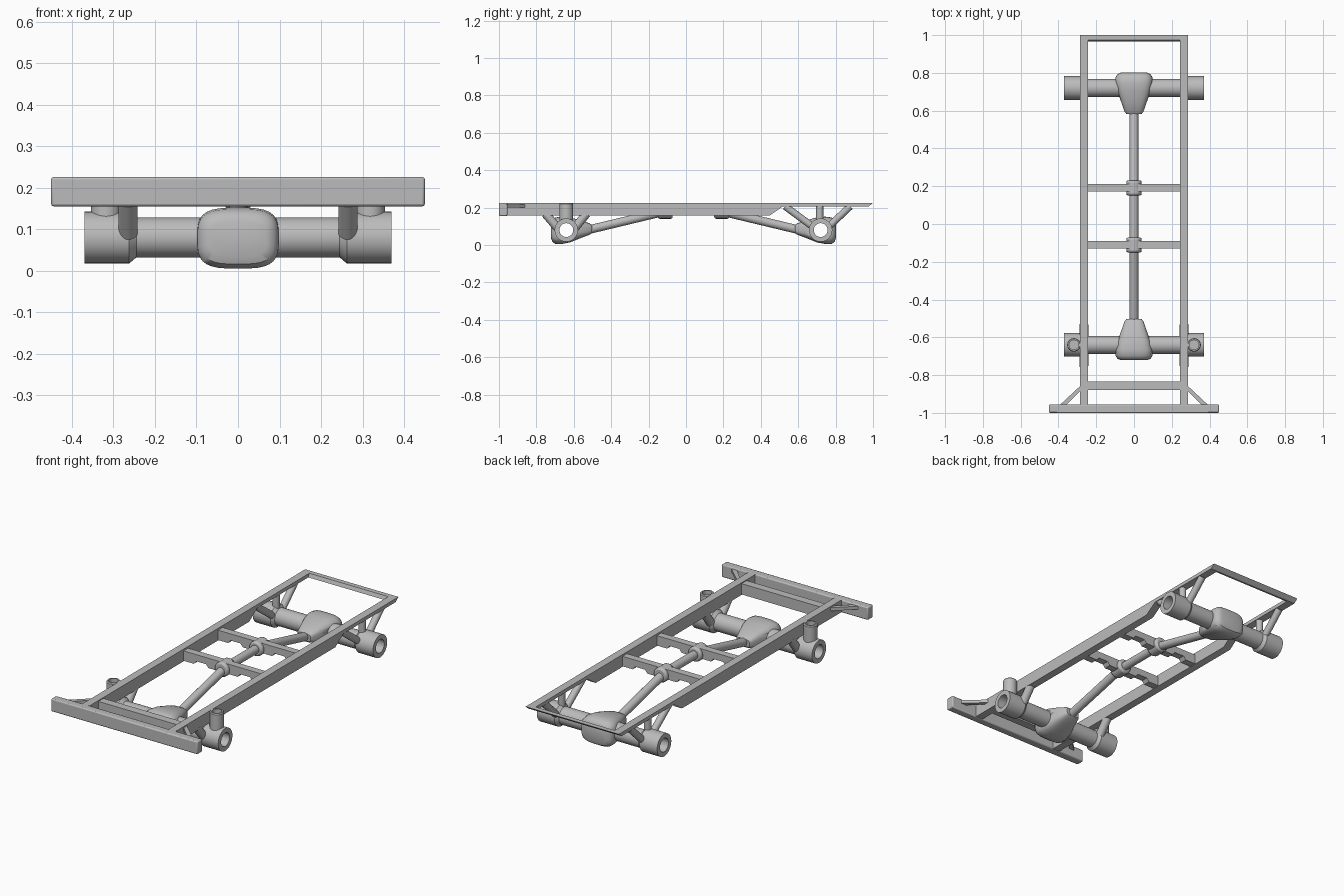
import bpy, bmesh, math
from mathutils import Vector

cube = bpy.data.objects.get("Cube")
if cube:
    bpy.data.objects.remove(cube)

GREY = (0.5, 0.5, 0.5, 1)
steel = bpy.data.materials.new("grey steel")
steel.use_nodes = True
steel.diffuse_color = GREY
steel.node_tree.nodes["Principled BSDF"].inputs["Base Color"].default_value = GREY

MID = 0.04          # the drivetrain is symmetric about this y
AXLE_Y, AXLE_Z = -0.64, 0.08
RAIL_IN, RAIL_OUT = 0.243, 0.287


def finish(name, bm, bevel=0):
    bmesh.ops.recalc_face_normals(bm, faces=bm.faces)
    mesh = bpy.data.meshes.new(name)
    bm.to_mesh(mesh)
    bm.free()
    mesh.materials.append(steel)
    ob = bpy.data.objects.new(name, mesh)
    bpy.context.collection.objects.link(ob)
    bpy.ops.object.select_all(action='DESELECT')
    ob.select_set(True)
    bpy.context.view_layer.objects.active = ob
    if bevel:
        mod = ob.modifiers.new("bevel", 'BEVEL')
        mod.width = bevel
        mod.segments = 2
        mod.limit_method = 'ANGLE'
    bpy.ops.object.shade_smooth_by_angle(angle=math.radians(35))
    return ob


def loft(bm, rings, closed=False):
    """Skin a list of equally sized rings; cap the ends unless closed."""
    vs = [[bm.verts.new(p) for p in ring] for ring in rings]
    n = len(vs[0])
    pairs = list(zip(vs, vs[1:])) + ([(vs[-1], vs[0])] if closed else [])
    for a, b in pairs:
        for i in range(n):
            bm.faces.new((a[i], a[(i + 1) % n], b[(i + 1) % n], b[i]))
    if not closed:
        bm.faces.new(vs[0])
        bm.faces.new(vs[-1])


def prism(name, pts, axis, lo, hi, bevel=0):
    """Extrude a flat outline along an axis (0=x, 1=y, 2=z)."""
    def at(p, c):
        q = list(p)
        q.insert(axis, c)
        return q
    bm = bmesh.new()
    loft(bm, [[at(p, c) for p in pts] for c in (lo, hi)])
    return finish(name, bm, bevel)


def box(name, x, y, z, bevel=0):
    return prism(name, [(x[0], y[0]), (x[1], y[0]), (x[1], y[1]), (x[0], y[1])],
                 2, z[0], z[1], bevel)


def lathe(name, profile, origin, direction, segs=24, closed=False, bevel=0):
    """Turn (distance, radius) pairs about a line."""
    rot = Vector(direction).to_track_quat('Z', 'Y')
    turn = [i * math.tau / segs for i in range(segs)]
    bm = bmesh.new()
    loft(bm, [[Vector(origin) + rot @ Vector((r * math.cos(t), r * math.sin(t), d))
               for t in turn] for d, r in profile], closed)
    return finish(name, bm, bevel)


def rod(name, p, q, r, segs=20, bevel=0):
    d = Vector(q) - Vector(p)
    return lathe(name, [(0, r), (d.length, r)], p, d, segs, False, bevel)


# Frame rails and everything paired left and right
rail = [(-0.96, 0.157), (0.446, 0.157), (0.516, 0.205), (0.975, 0.205),
        (1.0, 0.225), (-0.96, 0.225)]
for side, s in (("left", 1), ("right", -1)):
    prism(side + "_rail", rail, 0, s * RAIL_IN, s * RAIL_OUT)
    prism(side + "_bumper_brace",
          [(s * 0.28, -0.853), (s * 0.28, -0.88), (s * 0.365, -0.965), (s * 0.4, -0.965)],
          2, 0.2, 0.218)
    # Front axle struts and spring cup
    x = s * 0.265
    for part, y in (("fore", -0.752), ("aft", -0.532)):
        foot = (x, AXLE_Y + math.copysign(0.045, y - AXLE_Y), 0.09)
        rod(f"{side}_front_{part}_strut", foot, (x, y, 0.168), 0.023)
    lathe(side + "_spring_cup",
          [(0, 0.036), (0.095, 0.036), (0.1, 0.032), (0.1, 0.025), (0.06, 0.025)],
          (s * 0.318, AXLE_Y, 0.125), (0, 0, 1))
    # Rear axle struts
    back = 2 * MID - AXLE_Y
    for part, y, y0, z0 in (("fore", 0.53, back - 0.045, 0.1),
                            ("middle", back - 0.005, back - 0.005, 0.13),
                            ("aft", 0.878, back + 0.045, 0.1)):
        rod(f"{side}_rear_{part}_strut", (x, y0, z0), (x, y, 0.207), 0.019)

# Cross members and bumper
box("bumper", (-0.45, 0.45), (-1.0, -0.955), (0.155, 0.226), 0.006)
box("front_cross_member", (-0.25, 0.25), (-0.88, -0.835), (0.16, 0.22))
prism("rear_cross_member", [(0.975, 0.205), (1.0, 0.225), (0.973, 0.225), (0.965, 0.205)],
      0, -0.25, 0.25)

# Notched centre bars, with the bottom edge stepped around the shaft
half = [(0.25, 0.16), (0.18, 0.16), (0.165, 0.178), (0.105, 0.178), (0.09, 0.16), (0.03, 0.16)]
outline = half + [(-x, z) for x, z in reversed(half)] + [(-0.25, 0.215), (0.25, 0.215)]


def axle_assembly(label, f):
    """Axle, housing, shaft half and centre bar; f mirrors y for the rear."""
    yc = f(AXLE_Y)
    # Hollow axle with wide hubs
    side = [(0.245, 0.048), (0.262, 0.0625), (0.37, 0.0625), (0.37, 0.037)]
    profile = side + [(-d, r) for d, r in reversed(side)]
    lathe(label + "_axle", profile, (0, yc, AXLE_Z), (1, 0, 0), 32, True)

    # Differential housing: rounded sections (y, half width, bottom, top)
    sections = [(-0.721, 0.07, 0.035, 0.118), (-0.714, 0.087, 0.016, 0.136),
                (-0.697, 0.098, 0.005, 0.148), (-0.665, 0.099, 0.005, 0.152),
                (-0.62, 0.088, 0.014, 0.148), (-0.56, 0.066, 0.038, 0.132),
                (-0.515, 0.05, 0.055, 0.116), (-0.502, 0.04, 0.064, 0.107)]
    rings = []
    for y, w, lo, hi in sections:
        ring = []
        for i in range(32):
            t = (i + 0.5) * math.tau / 32
            c, n = math.cos(t), math.sin(t)
            ring.append((w * math.copysign(abs(c) ** 0.6, c), f(y),
                         (lo + hi) / 2 + (hi - lo) / 2 * math.copysign(abs(n) ** 0.6, n)))
        rings.append(ring)
    bm = bmesh.new()
    loft(bm, rings)
    housing = finish(label + "_differential", bm)

    # Bore the housing so that the axle stays open from end to end
    cutter = rod("bore_cutter", (-0.2, yc, AXLE_Z), (0.2, yc, AXLE_Z), 0.042)
    cutter.hide_render = True
    mod = housing.modifiers.new("bore", 'BOOLEAN')
    mod.operation = 'DIFFERENCE'
    mod.solver = 'EXACT'
    mod.object = cutter
    bpy.context.view_layer.objects.active = housing
    bpy.ops.object.modifier_apply(modifier=mod.name)
    bpy.data.objects.remove(cutter)

    # Sloping shaft, its collar and the bar that carries it
    bar = f(-0.111)
    rod(label + "_drive_shaft", (0, f(-0.52), 0.082), (0, bar, 0.18), 0.023)
    rod(label + "_shaft_collar", (0, bar - 0.04, 0.181), (0, bar + 0.04, 0.181), 0.041, 16, 0.01)
    prism(label + "_centre_bar", outline, 1, bar - 0.02, bar + 0.02)


axle_assembly("front", lambda y: y)
axle_assembly("rear", lambda y: 2 * MID - y)
rod("middle_drive_shaft", (0, -0.111, 0.18), (0, 0.191, 0.18), 0.023)
